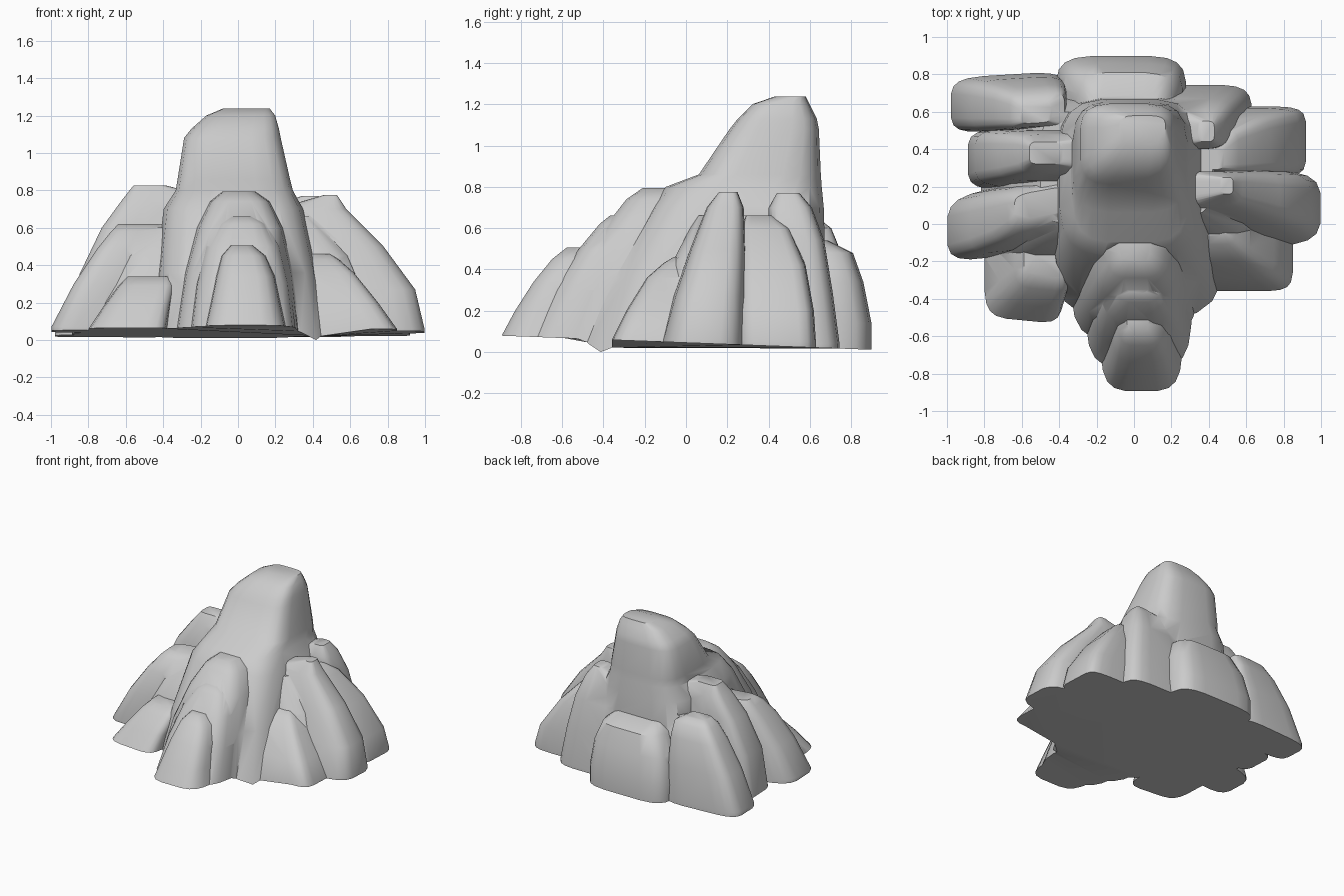
import bpy, bmesh, math
from mathutils import Vector

SIDES = 20
parts = bpy.data.collections.new("rock_parts")
bpy.context.scene.collection.children.link(parts)


def lobe(name, levels, power=0.55, skew=0.0, link=True):
    """Loft rounded-box sections: each level is (z, x0, x1, y0, y1)."""
    levels = [(-0.1,) + levels[0][1:]] + levels
    bm = bmesh.new()
    rings = []
    for z, x0, x1, y0, y1 in levels:
        ring = []
        for i in range(SIDES):
            a = 2 * math.pi * (i + 0.5) / SIDES
            c, s = math.cos(a), math.sin(a)
            dx = math.copysign(abs(c) ** power, c) * (x1 - x0) / 2
            dy = math.copysign(abs(s) ** power, s) * (y1 - y0) / 2
            ring.append(bm.verts.new(((x0 + x1) / 2 + dx, (y0 + y1) / 2 + dy + skew * dx, z)))
        rings.append(ring)
    for lo, hi in zip(rings, rings[1:]):
        for i in range(SIDES):
            j = (i + 1) % SIDES
            bm.faces.new((lo[i], lo[j], hi[j], hi[i]))
    bm.faces.new(rings[0][::-1])
    bm.faces.new(rings[-1])
    bmesh.ops.recalc_face_normals(bm, faces=bm.faces)
    me = bpy.data.meshes.new(name)
    bm.to_mesh(me)
    bm.free()
    ob = bpy.data.objects.new(name, me)
    (parts if link else bpy.context.scene.collection).objects.link(ob)
    return ob


# Central peak
rock = lobe("rock_mound", [
    (0.04, -0.45, 0.50, -0.52, 0.68), (0.36, -0.44, 0.43, -0.38, 0.68),
    (0.70, -0.40, 0.35, -0.17, 0.67), (0.80, -0.335, 0.295, -0.10, 0.66),
    (0.86, -0.325, 0.28, 0.06, 0.655), (1.08, -0.29, 0.23, 0.21, 0.645),
    (1.13, -0.25, 0.22, 0.25, 0.635), (1.20, -0.17, 0.20, 0.32, 0.60),
    (1.238, -0.08, 0.17, 0.43, 0.58)], 0.52, link=False)

# Three stepped front buttresses
lobe("front_upper", [
    (0.05, -0.34, 0.34, -0.64, 0.2), (0.36, -0.29, 0.30, -0.53, 0.2),
    (0.60, -0.22, 0.24, -0.40, 0.2), (0.74, -0.15, 0.17, -0.29, 0.2),
    (0.795, -0.08, 0.09, -0.21, 0.1)], 0.52)
lobe("front_middle", [
    (0.05, -0.26, 0.31, -0.79, 0.0), (0.30, -0.23, 0.28, -0.65, 0.0),
    (0.50, -0.18, 0.23, -0.52, 0.0), (0.62, -0.11, 0.16, -0.42, 0.0),
    (0.66, -0.05, 0.09, -0.37, -0.1)], 0.52)
lobe("front_toe", [
    (0.07, -0.18, 0.26, -0.9, -0.2), (0.2, -0.15, 0.23, -0.83, -0.2),
    (0.34, -0.12, 0.20, -0.74, -0.2), (0.45, -0.09, 0.15, -0.65, -0.2),
    (0.505, -0.04, 0.08, -0.58, -0.3)], 0.5)

# Left lobes, back to front
lobe("left_back", [
    (0.05, -0.98, -0.36, 0.5, 0.80), (0.30, -0.87, -0.36, 0.50, 0.78),
    (0.50, -0.75, -0.36, 0.51, 0.74), (0.60, -0.67, -0.37, 0.52, 0.70),
    (0.64, -0.61, -0.44, 0.54, 0.65)], 0.45, 0.06)
lobe("left_high", [
    (0.05, -0.89, -0.1, 0.18, 0.51), (0.35, -0.85, -0.1, 0.20, 0.51),
    (0.60, -0.73, -0.1, 0.23, 0.50), (0.75, -0.62, -0.1, 0.27, 0.48),
    (0.825, -0.56, -0.38, 0.32, 0.44)], 0.4)
lobe("left_middle", [
    (0.07, -1.0, -0.2, -0.15, 0.22), (0.30, -0.88, -0.2, -0.12, 0.23),
    (0.48, -0.76, -0.2, -0.07, 0.23), (0.58, -0.68, -0.2, -0.01, 0.22),
    (0.62, -0.64, -0.35, 0.04, 0.18)], 0.48, 0.18)
lobe("left_front", [
    (0.06, -0.80, -0.38, -0.52, 0.0), (0.18, -0.72, -0.36, -0.44, 0.0),
    (0.29, -0.64, -0.34, -0.35, 0.0), (0.34, -0.59, -0.35, -0.28, -0.1)], 0.42, -0.1)

# Right lobes, front to back
lobe("right_front", [
    (0.06, 0.85, 0.2, -0.36, 0.1), (0.2, 0.75, 0.2, -0.29, 0.1),
    (0.36, 0.62, 0.2, -0.19, 0.1), (0.43, 0.54, 0.2, -0.11, 0.1),
    (0.46, 0.49, 0.40, -0.06, 0.05)], 0.3)
lobe("right_middle", [
    (0.06, 1.0, 0.1, -0.12, 0.29), (0.27, 0.95, 0.1, -0.06, 0.29),
    (0.50, 0.78, 0.1, 0.02, 0.29), (0.70, 0.58, 0.2, 0.10, 0.28),
    (0.775, 0.53, 0.46, 0.16, 0.25)], 0.5)
lobe("right_back", [
    (0.05, 0.92, 0.1, 0.25, 0.63), (0.20, 0.88, 0.1, 0.25, 0.62),
    (0.42, 0.73, 0.1, 0.26, 0.58), (0.60, 0.56, 0.1, 0.27, 0.50),
    (0.66, 0.48, 0.2, 0.29, 0.42)], 0.3)
lobe("back_right", [
    (0.04, 0.63, 0.1, 0.4, 0.745), (0.30, 0.59, 0.1, 0.4, 0.71),
    (0.54, 0.54, 0.1, 0.4, 0.67), (0.70, 0.48, 0.15, 0.4, 0.61),
    (0.77, 0.43, 0.34, 0.44, 0.55)], 0.5)

# Low back lobe
lobe("back_middle", [
    (0.14, -0.42, 0.28, 0.4, 0.9), (0.34, -0.38, 0.26, 0.4, 0.86),
    (0.48, -0.30, 0.21, 0.4, 0.81), (0.54, -0.24, 0.15, 0.4, 0.69)], 0.45)

# Rubble filling the valleys between side lobes
lobe("left_fill", [
    (0.05, -0.82, -0.1, -0.30, 0.72), (0.45, -0.66, -0.1, -0.12, 0.66),
    (0.60, -0.50, -0.1, 0.0, 0.60)], 0.5)
lobe("right_fill", [
    (0.05, 0.82, 0.1, -0.18, 0.62), (0.45, 0.62, 0.1, -0.06, 0.58),
    (0.66, 0.42, 0.1, 0.05, 0.55)], 0.5)

# Merge into one rock
bpy.context.view_layer.objects.active = rock
rock.select_set(True)
mod = rock.modifiers.new("union", 'BOOLEAN')
mod.operation = 'UNION'
mod.solver = 'EXACT'
mod.operand_type = 'COLLECTION'
mod.collection = parts
bpy.ops.object.modifier_apply(modifier=mod.name)
for ob in list(parts.objects):
    bpy.data.objects.remove(ob)
bpy.data.collections.remove(parts)

# Slightly sloping flat underside, dipping at the front right notch
bm = bmesh.new()
bm.from_mesh(rock.data)
bmesh.ops.bisect_plane(bm, geom=bm.verts[:] + bm.edges[:] + bm.faces[:],
                       plane_co=(0, 0, 0.045), plane_no=(0, 0.038, 1), clear_inner=True)
rim = [e for e in bm.edges if e.is_boundary]
bmesh.ops.triangle_fill(bm, edges=rim, use_beauty=True)
low = [v for v in bm.verts if v.co.z < 0.085]
notch = min(low, key=lambda v: (v.co.xy - Vector((0.43, -0.43))).length).co.copy()
for v in low:
    v.co.z -= notch.z * max(0, 1 - (v.co.xy - notch.xy).length / 0.16)
bmesh.ops.recalc_face_normals(bm, faces=bm.faces)
bm.to_mesh(rock.data)
bm.free()
bpy.ops.object.shade_smooth_by_angle(angle=math.radians(40))
